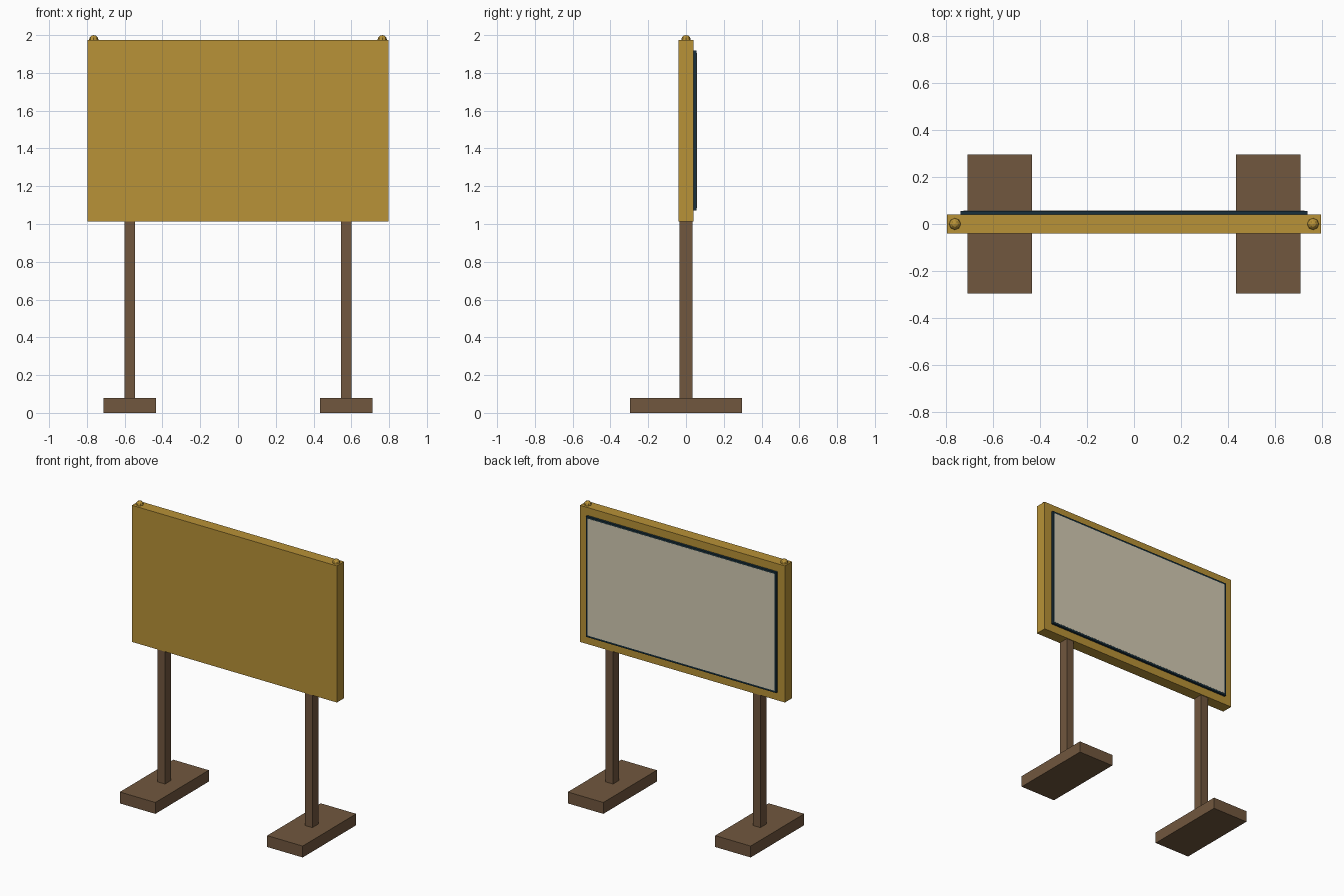
import bpy

if "Cube" in bpy.data.objects:
    bpy.data.objects.remove(bpy.data.objects["Cube"])


def material(name, rgb):
    # sRGB 0-255 to linear
    lin = [(c / 255 / 12.92 if c < 11 else ((c / 255 + 0.055) / 1.055) ** 2.4) for c in rgb]
    m = bpy.data.materials.new(name)
    m.diffuse_color = (*lin, 1.0)
    m.use_nodes = True
    m.node_tree.nodes["Principled BSDF"].inputs["Base Color"].default_value = m.diffuse_color
    return m


gold = material("ochre_gold", (184, 146, 55))
wood = material("brown_wood", (113, 87, 62))
dark = material("dark_teal", (24, 48, 60))
cream = material("pale_cream", (212, 203, 179))


def box(name, lo, hi, mat):
    bpy.ops.mesh.primitive_cube_add(size=1, location=[(a + b) / 2 for a, b in zip(lo, hi)])
    o = bpy.context.object
    o.name = name
    o.scale = [b - a for a, b in zip(lo, hi)]
    bpy.ops.object.transform_apply(location=False, rotation=False, scale=True)
    o.data.materials.append(mat)
    return o


# Board, dark backing plate and the pale sheet on its back
box("board", (-0.797, -0.04, 1.014), (0.797, 0.04, 1.974), gold)
box("sheet_border", (-0.74, 0.038, 1.071), (0.74, 0.056, 1.919), dark)
box("sheet", (-0.727, 0.052, 1.084), (0.727, 0.057, 1.906), cream)

# Legs, feet and corner knobs on both sides
for side, s in (("left", -1), ("right", 1)):
    x = s * 0.573
    box(side + "_foot", (x - 0.138, -0.297, 0), (x + 0.138, 0.297, 0.08), wood)
    box(side + "_post", (x - 0.029, -0.034, 0.078), (x + 0.029, 0.034, 1.016), wood)
    bpy.ops.mesh.primitive_uv_sphere_add(segments=8, ring_count=6, radius=0.025,
                                         location=(s * 0.764, 0, 1.975))
    knob = bpy.context.object
    knob.name = side + "_knob"
    knob.data.materials.append(gold)
